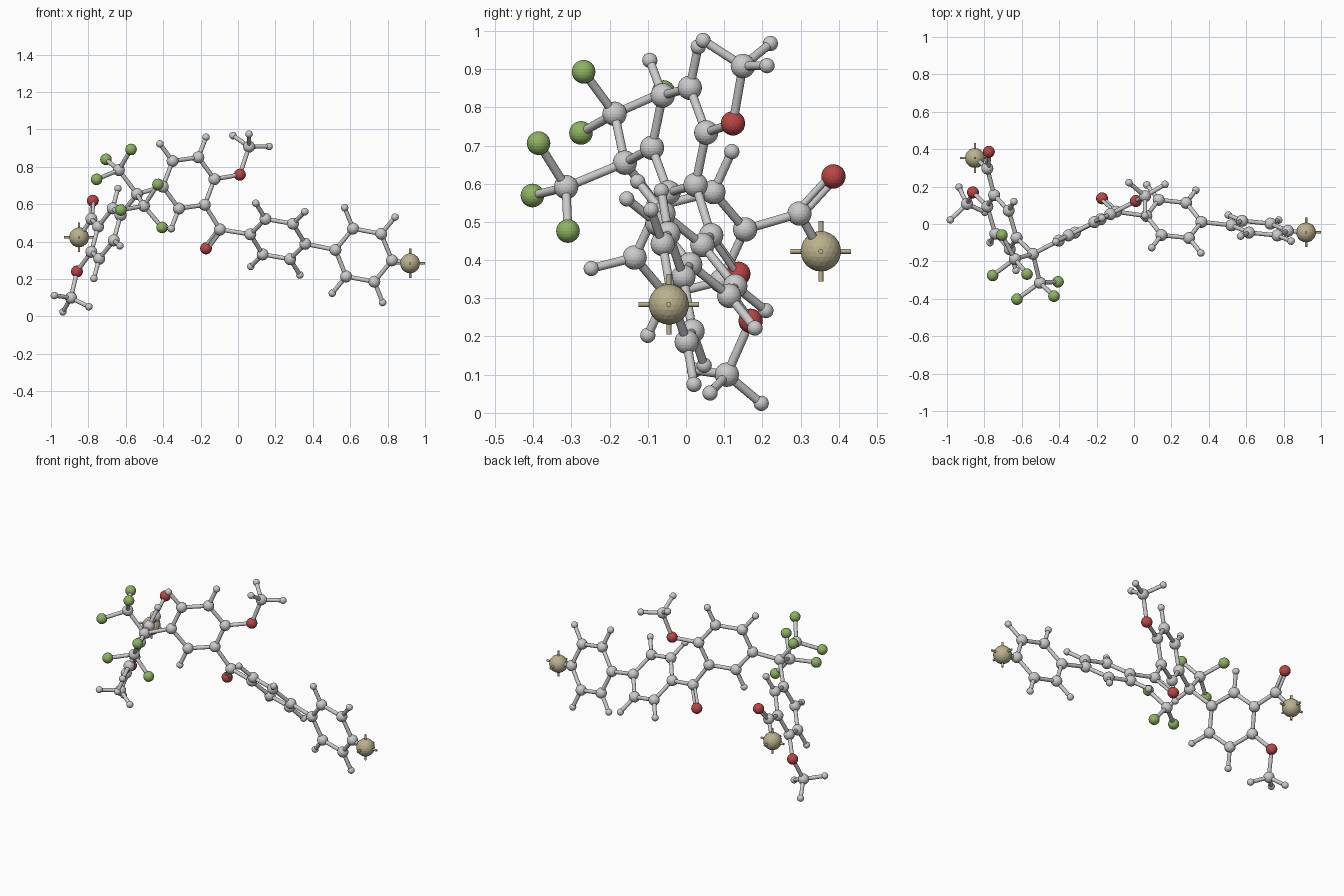
import bpy, bmesh
from mathutils import Vector as V, Matrix

if "Cube" in bpy.data.objects:
    bpy.data.objects.remove(bpy.data.objects["Cube"])


def material(name, color):
    m = bpy.data.materials.new(name)
    m.diffuse_color = (*color, 1)
    m.use_nodes = True
    m.node_tree.nodes["Principled BSDF"].inputs["Base Color"].default_value = m.diffuse_color
    return m


def ball_mesh(name, radius, mat=None):
    bm = bmesh.new()
    bmesh.ops.create_icosphere(bm, subdivisions=3, radius=radius)
    me = bpy.data.meshes.new(name)
    bm.to_mesh(me)
    bm.free()
    if mat:
        me.materials.append(mat)
    return me


def rod(bm, a, b, r):
    d = b - a
    m = Matrix.Translation((a + b) / 2) @ d.to_track_quat('Z', 'Y').to_matrix().to_4x4()
    bmesh.ops.create_cone(bm, cap_ends=True, segments=16, radius1=r, radius2=r,
                          depth=d.length, matrix=m)


red = material("red", (0.5, 0.06, 0.06))
green = material("green", (0.27, 0.45, 0.12))
khaki = material("khaki", (0.5, 0.44, 0.27))
BALLS = {"carbon": ball_mesh("carbon", 0.032),
         "hydrogen": ball_mesh("hydrogen", 0.02),
         "oxygen": ball_mesh("oxygen", 0.032, red),
         "fluorine": ball_mesh("fluorine", 0.031, green),
         "link": ball_mesh("link", 0.053, khaki)}
bonds = bmesh.new()


def atom(kind, pos, *partners, double=False):
    """Place a ball and join it to its partners."""
    pos = V(pos)
    ob = bpy.data.objects.new(kind + "_ball", BALLS[kind])
    ob.location = pos
    bpy.context.collection.objects.link(ob)
    for p in partners:
        if double:
            side = (p - pos).cross(double).normalized() * 0.010
            rod(bonds, p + side, pos + side, 0.009)
            rod(bonds, p - side, pos - side, 0.009)
        else:
            rod(bonds, p, pos, 0.0115)
    return pos


def ring(center, p0, p1, h_slots):
    """Flat hexagon from two neighbouring corner vectors, with hydrogens."""
    c, p0, p1 = V(center), V(p0), V(p1)
    arms = [p0, p1, p1 - p0, -p0, -p1, p0 - p1]
    pts = [atom("carbon", c + a) for a in arms]
    for i in range(6):
        rod(bonds, pts[i - 1], pts[i], 0.0115)
    for i in h_slots:
        atom("hydrogen", c + arms[i] * 1.785, pts[i])
    return pts


def cluster(center, partner, kind, ends):
    c = atom("carbon", center, partner)
    for e in ends:
        atom(kind, e, c)
    return c


def link(pos, partner):
    """Chain-end ball with six axis spikes."""
    p = atom("link", pos, partner)
    bm = bmesh.new()
    for axis in Matrix.Identity(3):
        rod(bm, p - axis * 0.079, p + axis * 0.079, 0.0065)
    finish(bm, "link_spikes", khaki)


def finish(bm, name, mat=None):
    me = bpy.data.meshes.new(name)
    bm.to_mesh(me)
    bm.free()
    if mat:
        me.materials.append(mat)
    ob = bpy.data.objects.new(name, me)
    bpy.context.collection.objects.link(ob)
    bpy.ops.object.select_all(action='DESELECT')
    bpy.context.view_layer.objects.active = ob
    ob.select_set(True)
    bpy.ops.object.shade_smooth_by_angle()


# Four hexagon rings
A = ring((-.264, -.018, .714), (-.138, -.071, -.02), (-.086, -.043, .117), (1, 2, 5))
B = ring((.213, .027, .414), (-.147, .016, .0255), (-.066, -.086, .1075), (1, 2, 4, 5))
C = ring((.672, -.022, .328), (-.151, .015, .028), (-.057, -.024, .142), (1, 2, 4, 5))
D = ring((-.706, .01, .4435), (.078, -.083, .098), (.036, .0616, .1347), (1, 4, 5))
rod(bonds, B[3], C[0], 0.0115)

# Hub with two fluorine clusters
hub = atom("carbon", (-.54, -.16, .655), A[0], D[0])
cluster((-.637, -.187, .783), hub, "fluorine",
        [(-.572, -.268, .893), (-.706, -.059, .84), (-.756, -.275, .733)])
cluster((-.503, -.314, .591), hub, "fluorine",
        [(-.428, -.386, .706), (-.626, -.402, .569), (-.406, -.309, .476)])

# Oxygen arms ending in hydrogen clusters
o1 = atom("oxygen", (.01, .123, .758), A[3])
cluster((.059, .149, .908), o1, "hydrogen",
        [(-.027, .221, .967), (.059, .045, .975), (.166, .212, .909)])
o2 = atom("oxygen", (-.861, .169, .241), D[3])
cluster((-.893, .107, .1), o2, "hydrogen",
        [(-.982, .022, .112), (-.797, .063, .052), (-.936, .197, .025)])

# Double-bonded oxygens
k1 = atom("carbon", (-.096, .066, .465), A[4], B[0])
atom("oxygen", (-.171, .137, .364), k1, double=(A[4] - k1).cross(B[0] - k1))
k2 = atom("carbon", (-.784, .297, .522), D[2])
end = V((-.85, .353, .423))
atom("oxygen", (-.776, .386, .619), k2, double=(D[2] - k2).cross(end - k2))

# Chain ends
link(end, k2)
link((.92, -.045, .284), C[3])

finish(bonds, "bond_rods")
